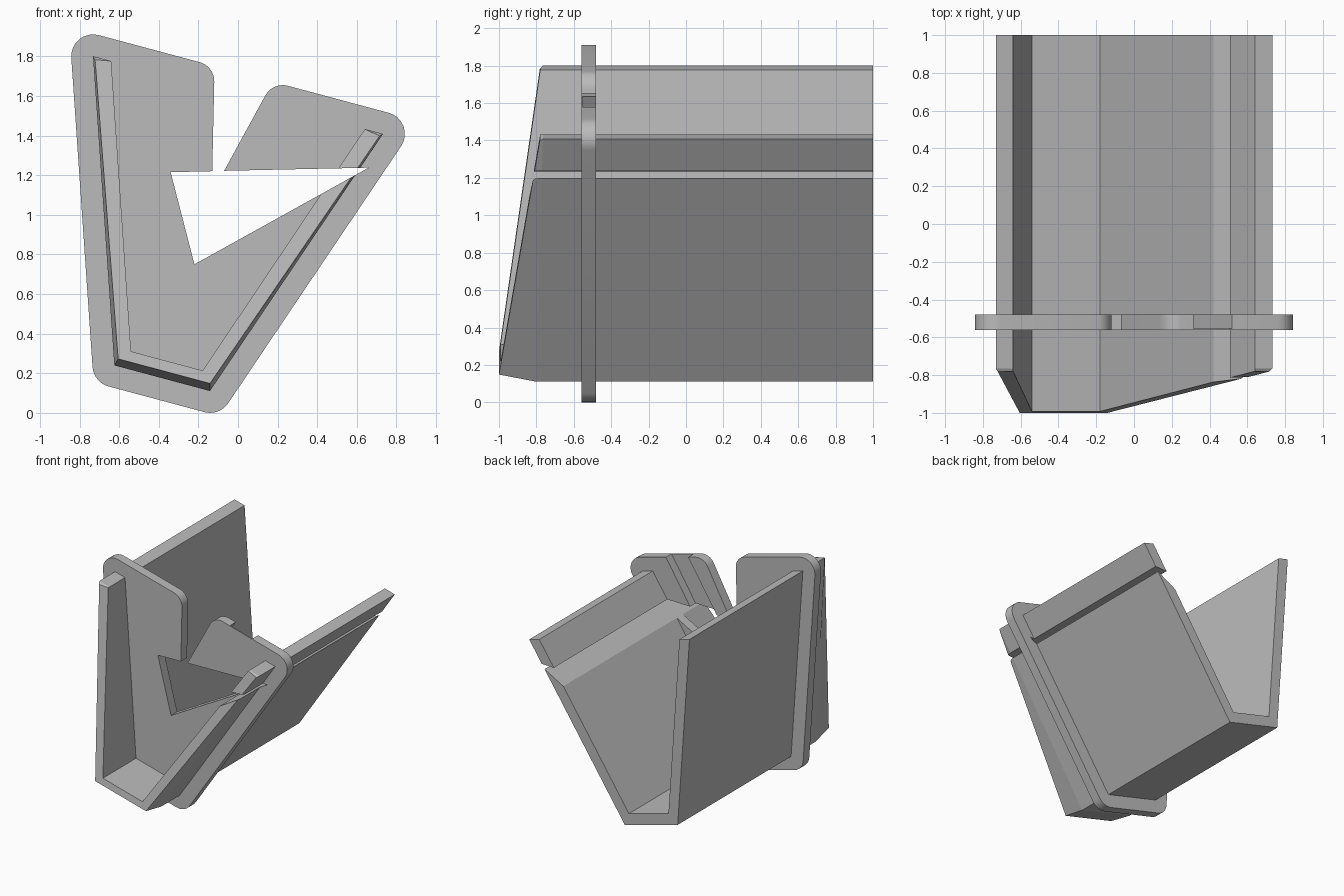
import bpy
import bmesh
import math
from mathutils import Vector

if "Cube" in bpy.data.objects:
    bpy.data.objects.remove(bpy.data.objects["Cube"], do_unlink=True)

TILT = math.radians(15)   # the whole trough leans to one side
AXIS = -0.415             # symmetry axis of the trough before leaning

grey = bpy.data.materials.new("plain_grey")
grey.use_nodes = True
grey.diffuse_color = (0.5, 0.5, 0.5, 1)
grey.node_tree.nodes["Principled BSDF"].inputs["Base Color"].default_value = (0.5, 0.5, 0.5, 1)


def lean(u, v):
    """Point of the upright symmetric section, leaned over, as (x, z)."""
    u += AXIS
    c, s = math.cos(TILT), math.sin(TILT)
    return Vector((c * u + s * v, c * v - s * u))


def finish(name, bm, smooth=False):
    bmesh.ops.recalc_face_normals(bm, faces=bm.faces)
    mesh = bpy.data.meshes.new(name)
    bm.to_mesh(mesh)
    bm.free()
    mesh.materials.append(grey)
    if smooth:
        mesh.shade_smooth()
        mesh.set_sharp_from_angle(angle=math.radians(30))
    obj = bpy.data.objects.new(name, mesh)
    bpy.context.collection.objects.link(obj)
    return obj


def prism(name, outline, y0, y1, smooth=False):
    bm = bmesh.new()
    face = bm.faces.new([bm.verts.new((p[0], y0, p[1])) for p in outline])
    top = bmesh.ops.extrude_face_region(bm, geom=[face])["geom"]
    moved = [g for g in top if isinstance(g, bmesh.types.BMVert)]
    bmesh.ops.translate(bm, verts=moved, vec=(0, y1 - y0, 0))
    return finish(name, bm, smooth)


def rounded(corners, steps=8):
    """Replace each (point, radius) corner by a tangent arc."""
    out = []
    for i, (p, r) in enumerate(corners):
        if r == 0:
            out.append(p)
            continue
        a = (corners[i - 1][0] - p).normalized()
        b = (corners[(i + 1) % len(corners)][0] - p).normalized()
        half = a.angle(b) / 2
        centre = p + (a + b).normalized() * (r / math.sin(half))
        start = p + a * (r / math.tan(half)) - centre
        end = p + b * (r / math.tan(half)) - centre
        sweep = math.pi - 2 * half
        for k in range(steps + 1):
            t = k / steps
            out.append(centre + (start * math.sin((1 - t) * sweep)
                                 + end * math.sin(t * sweep)) / math.sin(sweep))
    return out


def cut(obj, cutter):
    mod = obj.modifiers.new("cut", 'BOOLEAN')
    mod.operation = 'DIFFERENCE'
    mod.solver = 'EXACT'
    mod.object = cutter
    cutter.hide_render = True
    cutter.hide_set(True)
    cutter.display_type = 'WIRE'


# Trough: open section lofted from a slanted, chamfered front to a square back
OUTER = [(0.758, 1.55), (0.25, 0.07)]
INNER = [(0.187, 0.16), (0.663, 1.55)]
FRONT = [(0.743, 1.535), (0.24, 0.107)] + INNER


def section(half):
    o, i = half[:2], half[2:]
    return ([(-u, v) for u, v in o] + o[::-1]
            + i[::-1] + [(-u, v) for u, v in i])


def front_y(v):
    return -1 + 0.22 * max(v - 0.107, 0) / 1.44


def shoulder_y(v):
    return -0.8 + 0.035 * (v - 0.07) / 1.48


bm = bmesh.new()
rings = []
for half, depth in ((FRONT, front_y), (OUTER + INNER, shoulder_y),
                    (OUTER + INNER, lambda v: 1.0)):
    ring = []
    for u, v in section(half):
        p = lean(u, v)
        ring.append(bm.verts.new((p.x, depth(v), p.y)))
    rings.append(ring)
for a, b in zip(rings, rings[1:]):
    for i in range(8):
        j = (i + 1) % 8
        bm.faces.new((a[i], a[j], b[j], b[i]))
for ring in (rings[0], rings[-1]):
    for i in range(3):
        bm.faces.new((ring[i], ring[i + 1], ring[6 - i], ring[7 - i]))
trough = finish("trough", bm)

# Wedge opening that runs the full length and splits the lower side wall
WEDGE = [Vector((-0.34, 1.215)), Vector((-0.22, 0.75)), Vector((0.66, 1.238))]
cut(trough, prism("wedge_cutter", WEDGE, -1.3, 1.3))

# Flange plate: rounded outline with a flared slot leading into the wedge
R = 0.11
flange_outline = rounded([
    (lean(-0.329, -0.04), R), (lean(0.329, -0.04), R),
    (lean(0.912, 1.66), R), (lean(0.152, 1.66), 0.1),
    (Vector((-0.07, 1.222)), 0), (WEDGE[2], 0), (WEDGE[1], 0), (WEDGE[0], 0),
    (Vector((-0.13, 1.22)), 0), (lean(-0.152, 1.66), 0.1),
    (lean(-0.912, 1.66), R)])
flange = prism("flange_plate", flange_outline, -0.56, -0.48, smooth=True)

# Pocket in the back of the flange, parallel to the side wall
pocket = [(0.32, 1.64), (0.40, 1.76), (0.62, 1.73), (0.52, 1.58),
          (0.28, 1.2), (0.04, 1.2)]
cut(flange, prism("pocket_cutter", pocket, -0.553, -0.4))
